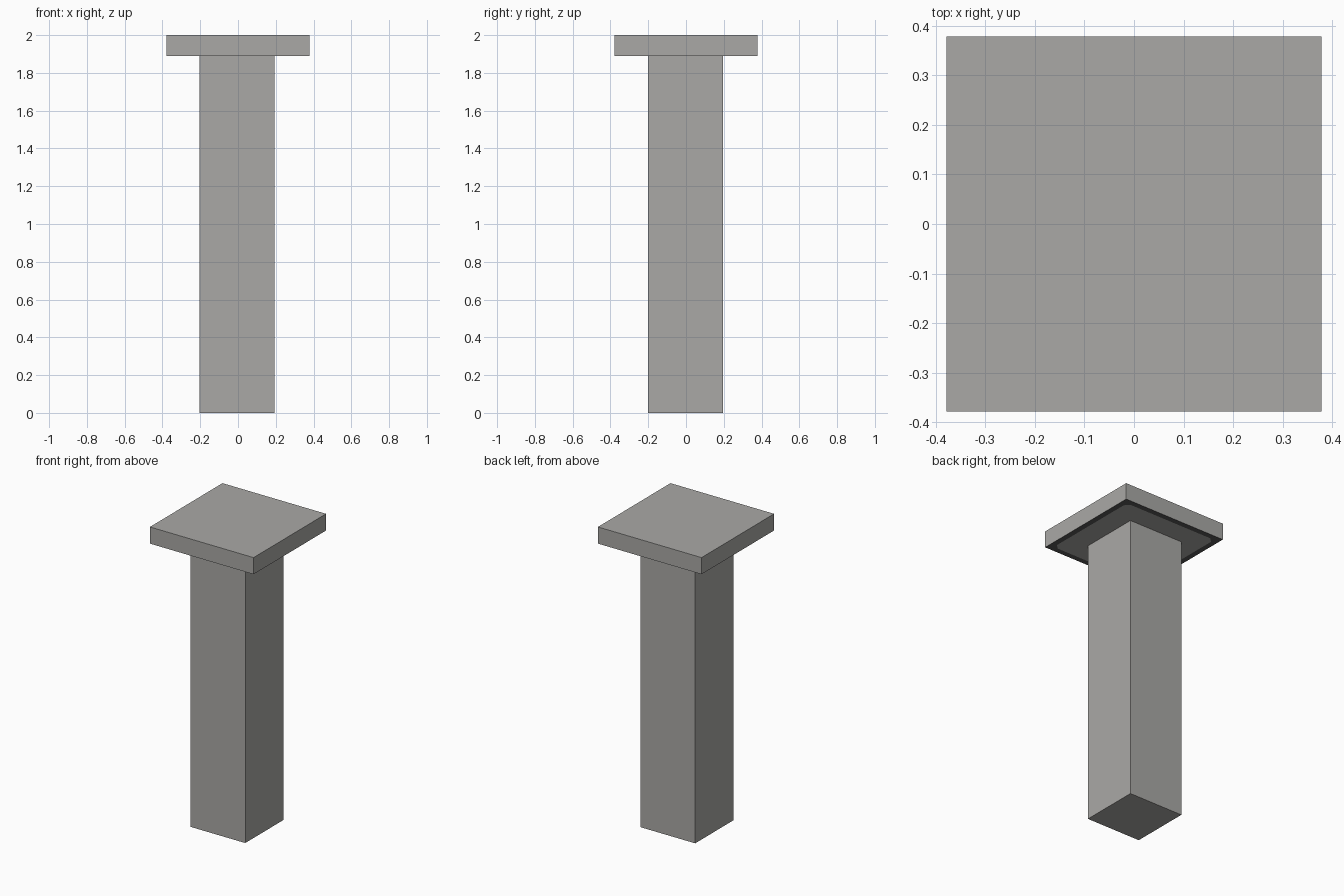
import bpy, bmesh
from mathutils import Vector

if "Cube" in bpy.data.objects:
    bpy.data.objects.remove(bpy.data.objects["Cube"])


def material(name, rgb):
    m = bpy.data.materials.new(name)
    m.diffuse_color = (*rgb, 1.0)
    m.use_nodes = True
    m.node_tree.nodes["Principled BSDF"].inputs["Base Color"].default_value = m.diffuse_color
    return m


stone = material("grey stone", (0.40, 0.395, 0.38))
dark = material("dark stone", (0.10, 0.098, 0.095))


def box(bm, lo, hi):
    bmesh.ops.create_cube(bm, size=1.0)
    for v in bm.verts:
        v.co = Vector([hi[i] if v.co[i] > 0 else lo[i] for i in range(3)])


def finish(bm, name, mats):
    bmesh.ops.recalc_face_normals(bm, faces=bm.faces)
    me = bpy.data.meshes.new(name)
    bm.to_mesh(me)
    bm.free()
    for m in mats:
        me.materials.append(m)
    ob = bpy.data.objects.new(name, me)
    bpy.context.collection.objects.link(ob)
    return ob


# Square shaft, very slightly off centre
bm = bmesh.new()
box(bm, (-0.205, -0.20, 0.0), (0.193, 0.197, 1.89))
finish(bm, "shaft", [stone])

# Top slab with a dark border on its underside
bm = bmesh.new()
box(bm, (-0.378, -0.378, 1.89), (0.378, 0.378, 2.0))
bm.normal_update()
under = min(bm.faces, key=lambda f: f.normal.z)
bmesh.ops.inset_region(bm, faces=[under], thickness=0.052)

# Clip the corners of the inner panel, then colour the border around it
bmesh.ops.bevel(bm, geom=list(under.verts), offset=0.03, segments=1,
                affect='VERTICES')
bm.normal_update()
for f in bm.faces:
    if f.normal.z < -0.5:
        is_panel = f.calc_center_median().xy.length < 0.05
        f.material_index = 0 if is_panel else 1
finish(bm, "top_slab", [stone, dark])
